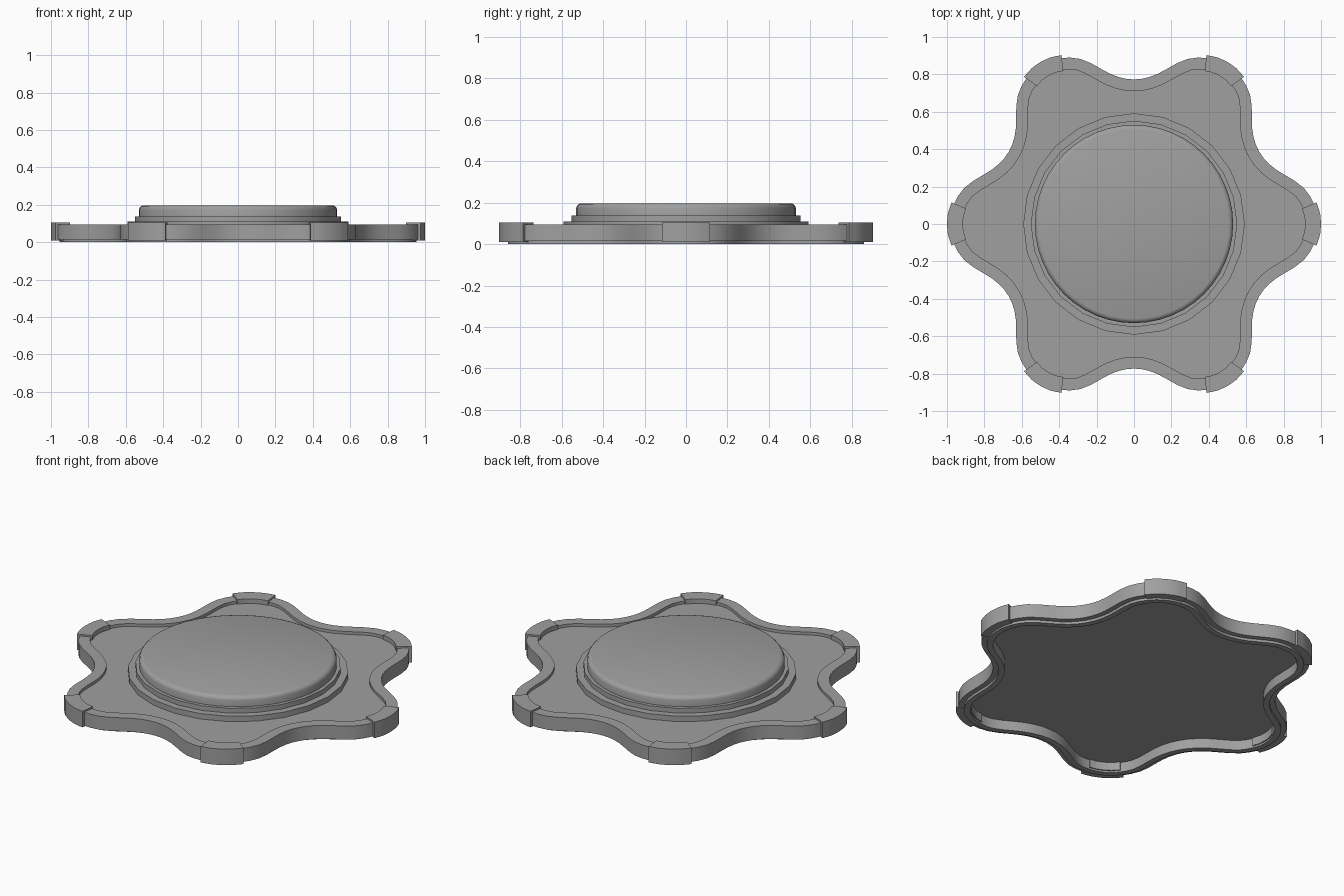
import bpy, bmesh, math
from mathutils import Vector

default_cube = bpy.data.objects.get("Cube")
if default_cube:
    bpy.data.objects.remove(default_cube)

GREY = (0.35, 0.35, 0.35, 1.0)
grey = bpy.data.materials.new("plain grey")
grey.use_nodes = True
grey.diffuse_color = GREY
grey.node_tree.nodes["Principled BSDF"].inputs["Base Color"].default_value = GREY

# Radius every 3 degrees from lobe tip to valley; mirrored and repeated six times
HALF_LOBE = [.985, .982, .971, .953, .928, .89, .848, .813, .79, .777, .773]


def radius(deg):
    d = deg % 60
    d = min(d, 60 - d) / 3
    i = min(int(d), len(HALF_LOBE) - 2)
    return HALF_LOBE[i] + (HALF_LOBE[i + 1] - HALF_LOBE[i]) * (d - i)


def on_outline(deg):
    a = math.radians(deg)
    return Vector((math.cos(a), math.sin(a), 0)) * radius(deg)


def inset_point(deg, inset, z):
    """Point moved inward, square to the wavy outline."""
    along = on_outline(deg + 2) - on_outline(deg - 2)
    inward = Vector((-along.y, along.x, 0)).normalized()
    return on_outline(deg) + inward * inset + Vector((0, 0, z))


def finish(name, bm):
    bmesh.ops.recalc_face_normals(bm, faces=bm.faces)
    mesh = bpy.data.meshes.new(name)
    bm.to_mesh(mesh)
    bm.free()
    obj = bpy.data.objects.new(name, mesh)
    bpy.context.collection.objects.link(obj)
    mesh.materials.append(grey)
    bpy.ops.object.select_all(action='DESELECT')
    obj.select_set(True)
    bpy.context.view_layer.objects.active = obj
    bpy.ops.object.shade_smooth_by_angle(angle=math.radians(30))
    return obj


def sweep(name, section, angles, ring):
    """Carry a closed (inset, z) section along the outline."""
    bm = bmesh.new()
    loops = [[bm.verts.new(inset_point(a, i, z)) for i, z in section] for a in angles]
    n = len(section)
    pairs = list(zip(loops, loops[1:]))
    if ring:
        pairs.append((loops[-1], loops[0]))
    else:
        bm.faces.new(loops[0])
        bm.faces.new(loops[-1])
    for p, q in pairs:
        for k in range(n):
            m = (k + 1) % n
            bm.faces.new((p[k], p[m], q[m], q[k]))
    return finish(name, bm)


def turned(name, profile, sides):
    """Solid of revolution with flat top and bottom."""
    bm = bmesh.new()
    loops = []
    for r, z in profile:
        loops.append([bm.verts.new((r * math.cos(k * math.tau / sides),
                                    r * math.sin(k * math.tau / sides), z))
                      for k in range(sides)])
    for p, q in zip(loops, loops[1:]):
        for k in range(sides):
            m = (k + 1) % sides
            bm.faces.new((p[k], p[m], q[m], q[k]))
    bm.faces.new(loops[0])
    bm.faces.new(loops[-1])
    return finish(name, bm)


full_circle = [k * 3 for k in range(120)]

# Raised rim with a narrow foot set in underneath
sweep("rim", [(0, .015), (0, .095), (.063, .095), (.063, 0), (.03, 0), (.03, .015)],
      full_circle, True)

# Recessed wavy plate held inside the rim
bm = bmesh.new()
low, high = [[bm.verts.new(inset_point(a, .055, z)) for a in full_circle]
             for z in (.058, .078)]
bm.faces.new(low)
bm.faces.new(high)
for k in range(len(low)):
    m = (k + 1) % len(low)
    bm.faces.new((low[k], low[m], high[m], high[k]))
finish("plate", bm)

# Cap clamped over the rim at each lobe tip
for tip in range(0, 360, 60):
    sweep(f"lobe_cap_{tip // 60 + 1}",
          [(-.015, .01), (-.015, .105), (.07, .105), (.07, .01)],
          [tip + d for d in (-6.5, -4.5, -3, -1.5, 0, 1.5, 3, 4.5, 6.5)], False)

# Two stepped rings and the rounded disc
turned("base_ring", [(.592, .07), (.592, .11)], 24)
turned("step_ring", [(.552, .1), (.552, .138)], 24)
turned("centre_disc", [(.53, .13), (.53, .175), (.526, .185), (.518, .193), (.506, .197)], 48)
